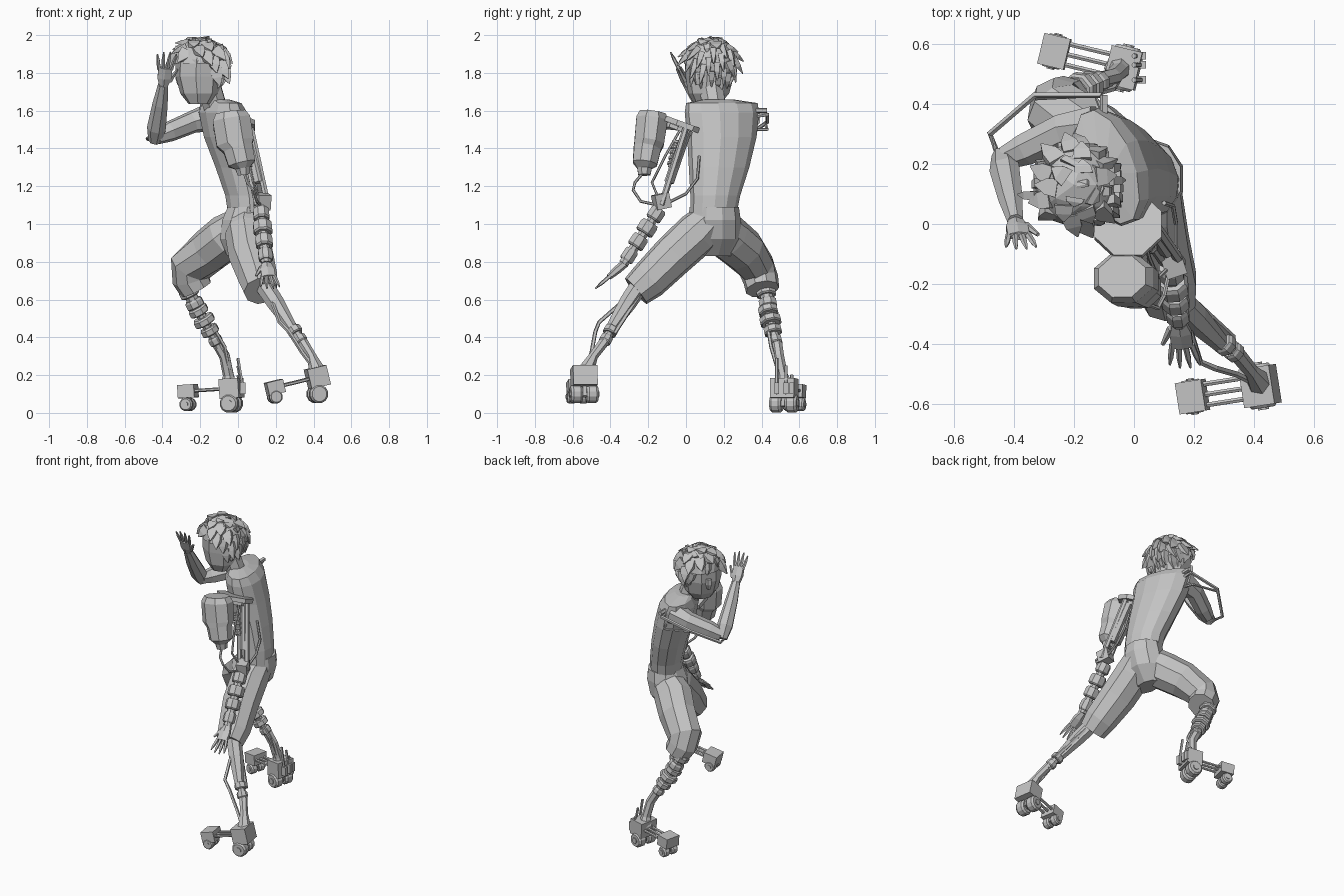
import bpy, bmesh, math, random
from mathutils import Vector, Matrix

random.seed(4)
cube = bpy.data.objects.get("Cube")
if cube:
    bpy.data.objects.remove(cube, do_unlink=True)

grey = bpy.data.materials.new("plain_grey")
grey.use_nodes = True
tone = (0.55, 0.55, 0.55, 1)
grey.diffuse_color = tone
grey.node_tree.nodes["Principled BSDF"].inputs["Base Color"].default_value = tone
UP = Vector((0, 0, 1))


def finish(name, bm):
    bmesh.ops.recalc_face_normals(bm, faces=bm.faces)
    mesh = bpy.data.meshes.new(name)
    bm.to_mesh(mesh)
    bm.free()
    mesh.materials.append(grey)
    obj = bpy.data.objects.new(name, mesh)
    bpy.context.collection.objects.link(obj)
    return obj


def add_loft(bm, rings, sides=8, level=None):
    """Skin rings of (x, y, z, radius[, second radius]); level keeps them flat, facing that way."""
    pts = [Vector(r[:3]) for r in rings]
    whole = (pts[-1] - pts[0]).normalized()
    ref = Vector((0, 1, 0)) if abs(whole.x) > 0.8 else Vector((1, 0, 0))
    loops = []
    for i, ring in enumerate(rings):
        t = (pts[min(i + 1, len(pts) - 1)] - pts[max(i - 1, 0)]).normalized()
        if level:
            t, ref = UP, Vector(level)
        u = (ref - ref.dot(t) * t).normalized()
        v = t.cross(u)
        loop = []
        for k in range(sides):
            a = math.tau * (k + 0.5) / sides
            loop.append(bm.verts.new(pts[i] + u * math.cos(a) * ring[3] + v * math.sin(a) * ring[-1]))
        loops.append(loop)
    for a, b in zip(loops, loops[1:]):
        for k in range(sides):
            j = (k + 1) % sides
            bm.faces.new((a[k], a[j], b[j], b[k]))
    bm.faces.new(loops[0][::-1])
    bm.faces.new(loops[-1])


def loft(name, rings, sides=8, level=None):
    bm = bmesh.new()
    add_loft(bm, rings, sides, level)
    return finish(name, bm)


def tube(name, points, radius, sides=6):
    return loft(name, [(*p, radius) for p in points], sides)


def block(name, centre, size, forward):
    """Box whose length runs along a forward direction."""
    bm = bmesh.new()
    bmesh.ops.create_cube(bm, size=1)
    bmesh.ops.scale(bm, vec=size, verts=bm.verts)
    x = Vector(forward).normalized()
    y = UP.cross(x).normalized()
    rot = Matrix((x, y, x.cross(y))).transposed().to_4x4()
    bmesh.ops.transform(bm, matrix=Matrix.Translation(centre) @ rot, verts=bm.verts)
    return finish(name, bm)


def segments(name, start, end, radii, fill=0.7):
    """Row of chunky collars along a thin core."""
    a, b = Vector(start), Vector(end)
    step = (b - a) / len(radii)
    bm = bmesh.new()
    add_loft(bm, [(*a, min(radii) * 0.7), (*b, min(radii) * 0.7)])
    for i, r in enumerate(radii):
        p = a + step * i
        add_loft(bm, [(*p, r * 0.85), (*(p + step * 0.15), r),
                      (*(p + step * (fill - 0.1)), r), (*(p + step * fill), r * 0.85)])
    return finish(name, bm)


def hand(name, wrist, direction, thumb):
    w, d = Vector(wrist), Vector(direction).normalized()
    side = Vector((1, 0, 0))
    bm = bmesh.new()
    add_loft(bm, [(*w, 0.025, 0.022), (*(w + d * 0.05), 0.042, 0.022), (*(w + d * 0.11), 0.042, 0.016)], 6)
    for i in range(4):
        s = (i - 1.5) / 1.5
        base = w + d * 0.1 + side * s * 0.032
        aim = (d + side * s * 0.2) * (0.11 - 0.02 * abs(s))
        add_loft(bm, [(*base, 0.011), (*(base + aim * 0.6), 0.01), (*(base + aim), 0.004)], 5)
    base = w + d * 0.03 + side * thumb * 0.03
    add_loft(bm, [(*base, 0.014), (*(base + d * 0.07 + side * thumb * 0.035), 0.007)], 5)
    return finish(name, bm)


# Torso, turned slightly towards the front, and neck
loft("torso", [(.05, .145, 1.05, .1, .125), (.04, .155, 1.15, .105, .135), (.0, .175, 1.3, .115, .165),
               (-.05, .19, 1.46, .125, .19), (-.08, .19, 1.59, .12, .205), (-.09, .19, 1.64, .09, .2),
               (-.11, .17, 1.66, .06, .08)], 12, (.94, .34, 0))
loft("neck", [(-.12, .15, 1.62, .065), (-.16, .13, 1.74, .07)], 8)

# Head and ears
face = Vector((-.5, -.87, 0))
loft("head", [(-.2, .11, 1.635, .07, .06), (-.2, .12, 1.69, .11, .105), (-.205, .125, 1.78, .13, .125),
              (-.2, .125, 1.87, .135, .13), (-.19, .13, 1.95, .09)], 8, face)
across = Vector((-face.y, face.x, 0))
for side, name in ((1, "left_ear"), (-1, "right_ear")):
    p = Vector((-.2, .125, 1.77)) + across * side * 0.125
    loft(name, [(*(p - UP * .035), .012), (*p, .022), (*(p + UP * .035), .018)], 5)

# Hair: a faceted cap with overlapping wedge locks, open over the face and one cheek
bm = bmesh.new()
middle = Vector((-.2, .13, 1.85))
opening = Vector((-.93, -.37, 0))
bmesh.ops.create_icosphere(bm, subdivisions=2, radius=0.142, matrix=Matrix.Translation(middle))
bare = [v for v in bm.verts if v.co.z < 1.76 or
        v.co.z < 1.85 and (v.co - middle).normalized().dot(opening) > -0.1]
bmesh.ops.delete(bm, geom=bare, context="VERTS")
count = 64
for i in range(count):
    z = 1 - 1.5 * (i + 0.5) / count
    a = i * 2.4
    n = Vector((math.cos(a), math.sin(a), 0)) * math.sqrt(1 - z * z) + UP * z
    if n.z < 0.4 and n.dot(opening) > -0.15:
        continue
    fall = n * n.z - UP
    aim = n * 0.12 + fall * 0.85 + across * random.uniform(-.4, .4)
    base = middle + n * 0.128
    add_loft(bm, [(*base, .045, .022), (*(base + aim * 0.055), .038, .018), (*(base + aim * 0.11), .003)], 4)
finish("hair", bm)

# Trousers
loft("hips", [(.05, .15, 1.09, .11, .13), (.04, .15, 1.02, .13, .14), (.02, .15, .92, .12, .14),
              (.0, .14, .83, .06, .1)], 10, (1, 0, 0))
loft("front_trouser_leg", [(.06, .14, 1.03, .1), (.05, .06, .95, .12, .12), (.07, -.07, .83, .12, .115),
                           (.11, -.2, .7, .105), (.12, -.265, .645, .09)], 9)
loft("rear_trouser_leg", [(.03, .17, 1.0, .1), (-.06, .22, .93, .125), (-.15, .305, .86, .12),
                          (-.255, .375, .77, .115, .1), (-.25, .395, .71, .1, .095), (-.22, .405, .655, .09)], 9)

# Raised arm with its outer support frame
loft("upper_arm", [(-.13, .32, 1.57, .08), (-.24, .31, 1.54, .06), (-.36, .25, 1.49, .055), (-.43, .22, 1.46, .04)], 7)
loft("forearm", [(-.44, .23, 1.44, .035), (-.43, .18, 1.51, .052), (-.41, .08, 1.64, .042), (-.395, .01, 1.74, .028)], 7)
hand("raised_hand", (-.395, .01, 1.73), (.1, -.46, .9), 1)
tube("arm_frame", [(-.1, .35, 1.57), (-.11, .43, 1.58), (-.33, .43, 1.54), (-.48, .3, 1.45), (-.45, .22, 1.44)], .011, 5)
tube("arm_frame_brace", [(-.1, .36, 1.5), (-.13, .43, 1.5), (-.33, .42, 1.53)], .008, 5)
tube("shoulder_post", [(-.1, .33, 1.6), (-.1, .43, 1.6)], .014, 5)

# Mechanical arm
loft("shoulder_plate", [(-.02, -.01, 1.508, .12), (-.02, .0, 1.535, .12)], 8)
tube("shoulder_plate_rim", [(-.02, -.018, 1.485), (-.02, -.01, 1.505)], .085, 8)
for dx in (-.028, .028):
    tube("upper_arm_rod", [(.04 + dx, 0, 1.51), (.13 + dx, -.13, 1.1)], .017)
tube("upper_arm_casing", [(.05, .0, 1.48), (.11, -.09, 1.22)], .026)
segments("upper_arm_spring", (.02, -.05, 1.44), (.06, -.08, 1.3), [.025] * 5, 0.6)
block("elbow", (.13, -.13, 1.12), (.08, .07, .08), (.3, -.9, -.2))
segments("mechanical_forearm", (.12, -.14, 1.08), (.15, -.33, .79), [.045, .053, .048, .04], 0.78)
hand("mechanical_hand", (.15, -.325, .79), (.1, -.73, -.62), -1)

# Canister hanging beside the shoulder, with hoses
loft("canister", [(-.04, -.175, 1.59, .085, .075), (-.035, -.18, 1.555, .108, .09), (-.015, -.195, 1.43, .108, .085),
                  (.0, -.205, 1.4, .085, .078), (.02, -.217, 1.32, .078, .07), (.025, -.22, 1.295, .042),
                  (.03, -.22, 1.26, .035)], 8)
tube("canister_bracket", [(-.04, -.14, 1.53), (-.03, -.04, 1.52)], .025)
tube("feed_hose", [(.03, -.22, 1.28), (.05, -.27, 1.22), (.08, -.28, 1.18), (.1, -.24, 1.12), (.12, -.15, 1.1)], .008)
tube("rear_hose", [(.1, .07, 1.36), (.13, .06, 1.24), (.14, .0, 1.16), (.14, -.12, 1.1)], .008)
tube("inner_hose", [(.03, -.03, 1.5), (.05, -.11, 1.36), (.08, -.18, 1.22), (.12, -.14, 1.12)], .007)

# Lower legs
loft("front_shin", [(.14, -.25, .67, .05), (.2, -.31, .58, .048), (.29, -.4, .44, .03)], 7)
segments("front_shin_joint", (.29, -.39, .45), (.35, -.44, .36), [.04, .035])
loft("front_ankle", [(.34, -.43, .38, .028), (.39, -.49, .3, .025), (.42, -.53, .22, .045)], 7)
tube("front_shin_strut", [(.17, -.3, .62), (.22, -.46, .48), (.27, -.48, .43), (.34, -.5, .32), (.4, -.53, .24)], .011, 5)
tube("front_calf_rod", [(.19, -.25, .62), (.33, -.38, .42)], .012, 5)
segments("rear_knee", (-.27, .42, .66), (-.21, .44, .54), [.055, .05])
segments("rear_shin", (-.22, .43, .56), (-.1, .48, .35), [.055, .06, .05, .038])
loft("rear_ankle", [(-.11, .48, .37, .03), (-.07, .49, .3, .03), (-.05, .51, .2, .03), (-.05, .52, .14, .05)], 7)
tube("rear_shin_strut", [(-.14, .43, .47), (-.07, .45, .35), (-.04, .5, .18)], .01, 5)


# Roller feet: heel box, toe box, joining rods and paired wheels
def foot(name, heel, toe, heel_wheel, toe_wheel):
    h, t = Vector(heel), Vector(toe)
    d = (t - h).normalized()
    s = UP.cross(d).normalized()
    block(name + "_heel", h, (.105, .13, .105), d)
    block(name + "_toe", t, (.09, .105, .07), d)
    for k in (-1, 0, 1):
        tube(name + "_rod", [h + s * k * .035, t + s * k * .035], .009, 6)
    for box, z, r, gap in ((h, heel_wheel, .05, .042), (t, toe_wheel, .036, .032)):
        hub = Vector((box.x, box.y, z))
        tube(name + "_axle", [hub - s * gap * 1.9, hub + s * gap * 1.9], r * 0.4, 8)
        block(name + "_fork", hub + UP * r * 0.5, (r, .02, r * 1.6), d)
        for k in (-1, 1):
            c = hub + s * k * gap
            w = s * gap * 0.75
            loft(name + "_wheel", [(*(c - w), r * .8), (*(c - w * .6), r), (*(c + w * .6), r), (*(c + w), r * .8)], 12)


foot("front_foot", (.42, -.54, .19), (.195, -.575, .135), .1, .085)
foot("rear_foot", (-.035, .52, .13), (-.265, .575, .115), .05, .045)

# Upright spikes behind the rear heel
for k, top in ((.48, .29), (.53, .25), (.56, .2)):
    tube("heel_spike", [(.03, k, .1), (.0, k, top)], .009, 5)
    block("heel_spike_base", (.025, k, .13), (.03, .025, .06), (1, 0, 0))
